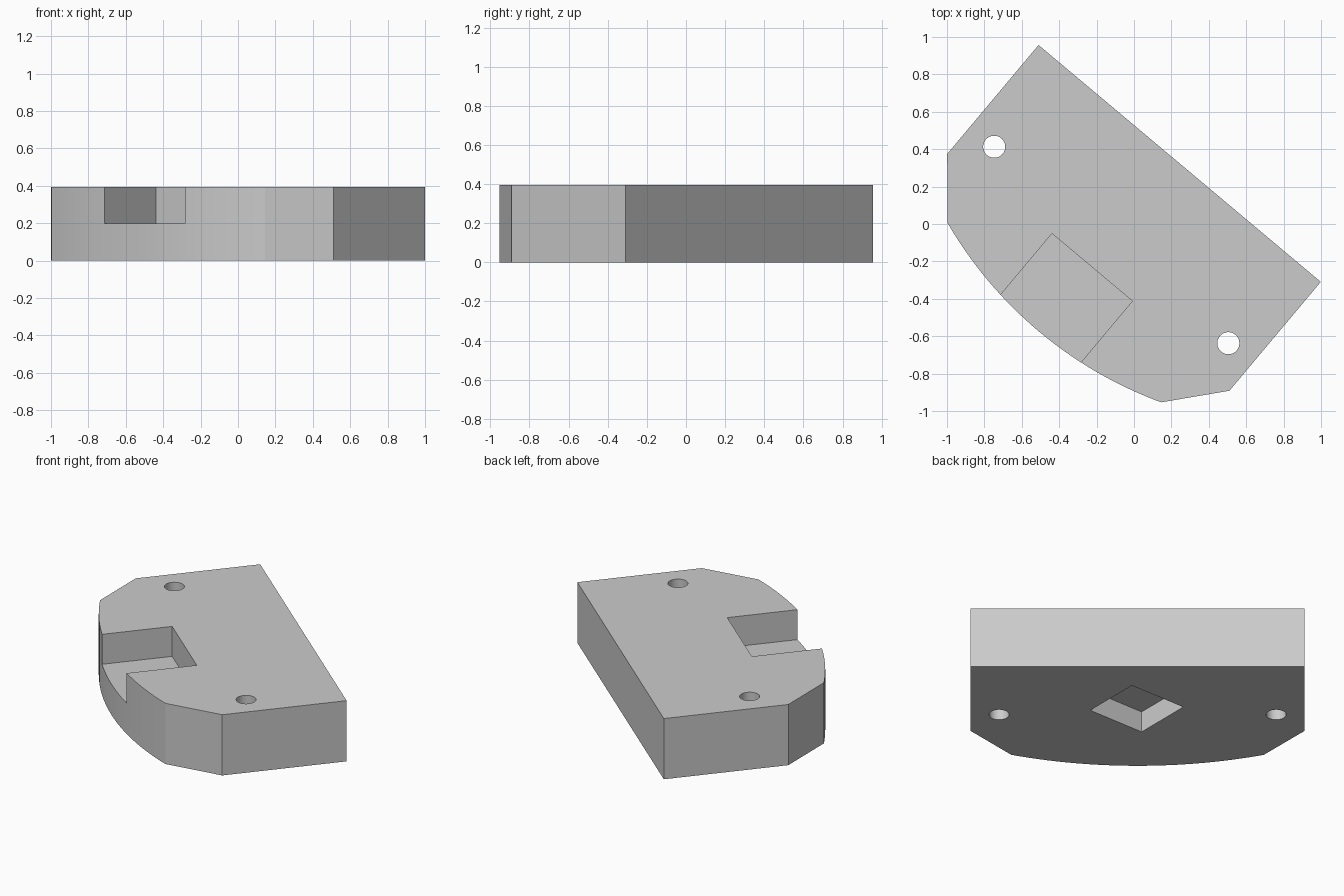
import bpy
import bmesh
import math
from mathutils import Matrix, Vector

old = bpy.data.objects.get("Cube")
if old:
    bpy.data.objects.remove(old, do_unlink=True)

HEIGHT = 0.395
SPIN = math.radians(-40)      # turn of the block on the ground
MID = -0.021                  # symmetry axis of the outline

grey = bpy.data.materials.new("plain grey")
grey.use_nodes = True
GREY = (0.6, 0.6, 0.6, 1)
grey.diffuse_color = GREY
grey.node_tree.nodes["Principled BSDF"].inputs["Base Color"].default_value = GREY


def prism(name, points, z0, z1, spin=0.0):
    """Upright prism over a flat outline."""
    mesh = bpy.data.meshes.new(name)
    bm = bmesh.new()
    face = bm.faces.new([bm.verts.new((x, y, z0)) for x, y in points])
    top = bmesh.ops.extrude_face_region(bm, geom=[face])["geom"]
    bmesh.ops.translate(bm, vec=Vector((0, 0, z1 - z0)),
                        verts=[g for g in top if isinstance(g, bmesh.types.BMVert)])
    bmesh.ops.recalc_face_normals(bm, faces=bm.faces)
    bm.transform(Matrix.Rotation(spin, 4, "Z"))
    bm.to_mesh(mesh)
    bm.free()
    mesh.materials.append(grey)
    obj = bpy.data.objects.new(name, mesh)
    bpy.context.collection.objects.link(obj)
    return obj


def box(x0, x1, y0, y1):
    return [(x0, y0), (x1, y0), (x1, y1), (x0, y1)]


def circle(cx, cy, r, n=32):
    return [(cx + r * math.cos(math.tau * i / n), cy + r * math.sin(math.tau * i / n))
            for i in range(n)]


# Block: straight back, square sides, clipped corners and a shallow curved front
ARC_HALF, ARC_END, RADIUS, STEPS = 0.745, -0.637, 2.2, 32
half_angle = math.asin(ARC_HALF / RADIUS)
arc_centre = ARC_END + RADIUS * math.cos(half_angle)
outline = [(MID + 0.985, 0.405), (MID - 0.985, 0.405), (MID - 0.985, -0.355)]
for i in range(STEPS + 1):
    a = half_angle * (2 * i / STEPS - 1)
    outline.append((MID + RADIUS * math.sin(a), arc_centre - RADIUS * math.cos(a)))
outline.append((MID + 0.985, -0.355))
block = prism("mounting_block", outline, 0, HEIGHT, SPIN)

# Cutters: front notch, underside pocket and two through holes
cutters = [
    prism("notch_cutter", box(-0.303, 0.258, -1.2, -0.321), 0.2, 0.6, SPIN),
    prism("pocket_cutter", box(-0.27, 0.125, -0.252, 0.13), -0.2, 0.136),
]
for side in (-1, 1):
    cutters.append(prism("hole_cutter", circle(MID + side * 0.817, -0.164, 0.059),
                         -0.2, 0.6, SPIN))

for cutter in cutters:
    cut = block.modifiers.new(cutter.name, "BOOLEAN")
    cut.operation = "DIFFERENCE"
    cut.solver = "EXACT"
    cut.object = cutter
    cutter.hide_render = True

# Bake the cuts and drop the cutters
bpy.context.view_layer.update()
graph = bpy.context.evaluated_depsgraph_get()
baked = bpy.data.meshes.new_from_object(block.evaluated_get(graph))
block.modifiers.clear()
block.data = baked
for cutter in cutters:
    bpy.data.objects.remove(cutter, do_unlink=True)

# Smooth the curved walls, keep real edges sharp
bpy.ops.object.select_all(action="DESELECT")
block.select_set(True)
bpy.context.view_layer.objects.active = block
bpy.ops.object.shade_smooth_by_angle(angle=math.radians(20))
